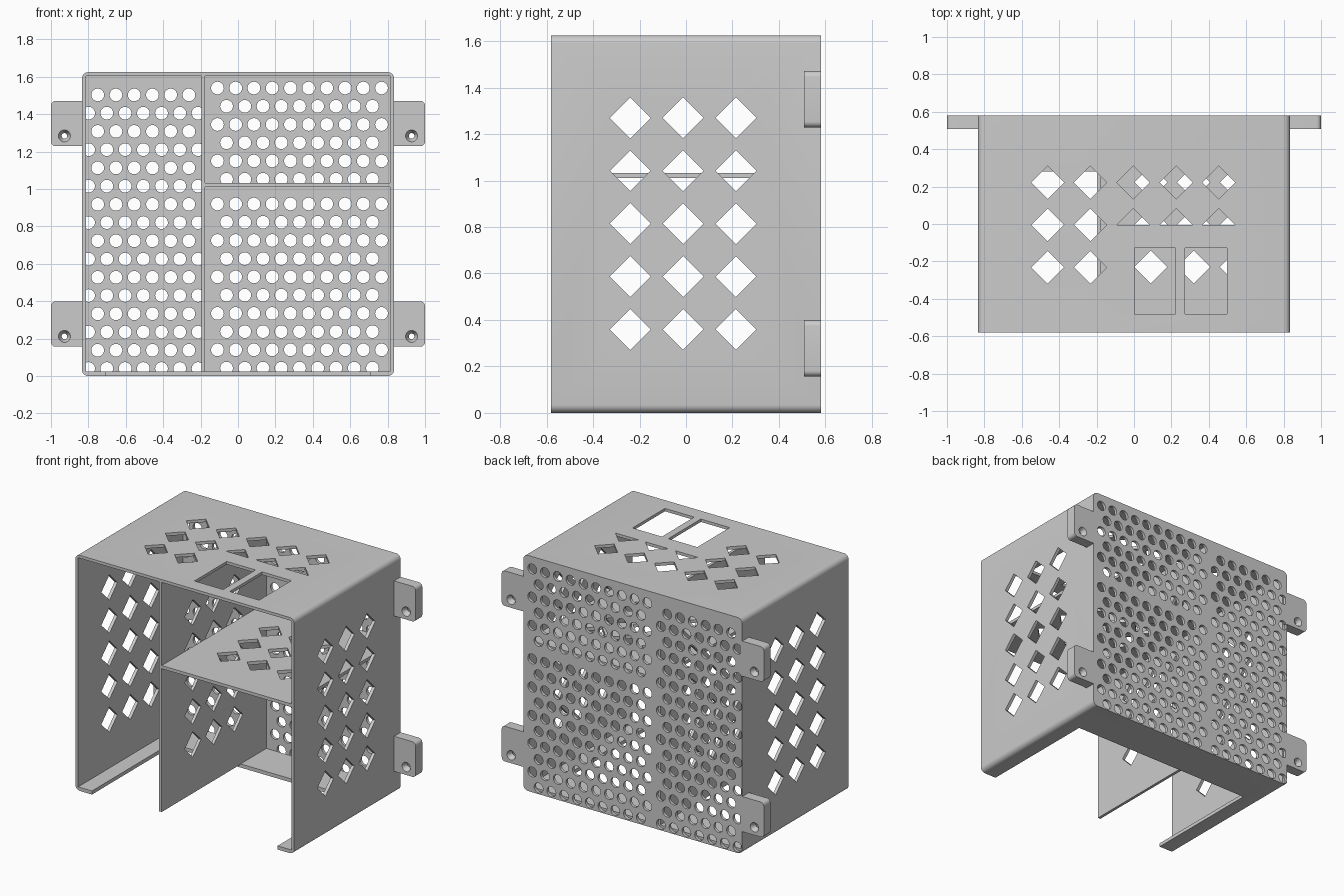
import bpy, bmesh
from math import sin, cos, pi, radians
from mathutils import Matrix

if "Cube" in bpy.data.objects:
    bpy.data.objects.remove(bpy.data.objects["Cube"])

AXES = {'X': lambda u, v, w: (w, u, v),    # outline in YZ
        'Y': lambda u, v, w: (u, w, v),    # outline in XZ
        'Z': lambda u, v, w: (u, v, w)}    # outline in XY


def rect(u0, v0, u1, v1):
    return [(u0, v0), (u1, v0), (u1, v1), (u0, v1)]


def circle(u, v, r, n=24):
    return [(u + r * cos(2 * pi * i / n), v + r * sin(2 * pi * i / n)) for i in range(n)]


def diamond(u, v, r=0.088):
    return circle(u, v, r, 4)


def round_rect(u0, v0, u1, v1, r, n=6):
    centres = [(u1 - r, v1 - r), (u0 + r, v1 - r), (u0 + r, v0 + r), (u1 - r, v0 + r)]
    return [(cu + r * cos(pi / 2 * (k + i / n)), cv + r * sin(pi / 2 * (k + i / n)))
            for k, (cu, cv) in enumerate(centres) for i in range(n + 1)]


def add_object(name, bm):
    bmesh.ops.recalc_face_normals(bm, faces=bm.faces[:])
    mesh = bpy.data.meshes.new(name)
    bm.to_mesh(mesh)
    bm.free()
    ob = bpy.data.objects.new(name, mesh)
    bpy.context.collection.objects.link(ob)
    return ob


def panel(name, axis, w0, w1, loops):
    """Fill nested outlines (inner ones become holes) and extrude from w0 to w1."""
    bm = bmesh.new()
    for loop in loops:
        vs = [bm.verts.new((u, v, 0)) for u, v in loop]
        for a, b in zip(vs, vs[1:] + vs[:1]):
            bm.edges.new((a, b))
    bmesh.ops.triangle_fill(bm, use_beauty=True, edges=bm.edges[:], normal=(0, 0, 1))
    ext = bmesh.ops.extrude_face_region(bm, geom=bm.faces[:])['geom']
    top = {g for g in ext if isinstance(g, bmesh.types.BMVert)}
    for v in bm.verts:
        v.co = AXES[axis](v.co.x, v.co.y, w1 if v in top else w0)
    return add_object(name, bm)


def cone_cutter(x, z, y0, y1, r0, r1):
    bm = bmesh.new()
    m = Matrix.Translation((x, (y0 + y1) / 2, z)) @ Matrix.Rotation(-pi / 2, 4, 'X')
    bmesh.ops.create_cone(bm, cap_ends=True, segments=24, radius1=r0, radius2=r1,
                          depth=y1 - y0, matrix=m)
    return add_object("hole_cutter", bm)


def apply_modifier(ob, kind, **props):
    mod = ob.modifiers.new(kind.lower(), kind)
    for key, val in props.items():
        setattr(mod, key, val)
    bpy.context.view_layer.objects.active = ob
    bpy.ops.object.modifier_apply(modifier=mod.name)


def cut(ob, cutter):
    apply_modifier(ob, 'BOOLEAN', operation='DIFFERENCE', solver='EXACT', object=cutter)
    bpy.data.objects.remove(cutter)


def staggered(x0, z0, cols, rows, side):
    """Rows of round holes; odd rows shift half a step to the given side."""
    step = 0.0975
    holes = []
    for r in range(rows):
        odd = r % 2
        for c in range(cols - odd * side):
            holes.append(circle(x0 + odd * side * step / 2 + c * step, z0 - r * step, 0.034))
    return holes


W, D, H, T, R = 0.835, 0.58, 1.625, 0.02, 0.035
outer = round_rect(-W, 0, W, H, R)
side_holes = [diamond(-0.24 + 0.2275 * i, 1.27 - 0.2277 * j)
              for i in range(3) for j in range(5)]

# outer shell: rounded tube open at the front
shell = panel("outer_shell", 'Y', -D, D - T,
              [outer, rect(-W + 0.022, 0.025, W - 0.022, H - T)])
cut(shell, panel("side_cutter", 'X', -1, 1, side_holes))

# top vents: full diamonds, half diamonds and two rectangular openings
xs = [-0.462 + 0.229 * i for i in range(5)]
vents = [diamond(x, y) for x in xs[:2] for y in (-0.232, -0.005, 0.222)]
vents += [diamond(x, 0.222) for x in xs[2:]]
vents += [[(x - 0.088, -0.005), (x + 0.088, -0.005), (x, 0.083)] for x in xs[2:]]
vents += [rect(0.003, -0.48, 0.223, -0.127), rect(0.273, -0.48, 0.497, -0.127)]
cut(shell, panel("top_cutter", 'Z', 1.5, 1.7, vents))

# floor opening, leaving side lips and a rear strip
cut(shell, panel("floor_cutter", 'Z', -0.1, 0.1, [rect(-0.708, -0.7, 0.708, 0.28)]))

# perforated back plate
panel("back_plate", 'Y', D - T, D,
      [outer] + staggered(-0.75, 1.503, 6, 16, -1)
      + staggered(-0.11, 1.54, 10, 6, 1) + staggered(-0.11, 0.92, 10, 10, 1))

# vertical divider and the shelf to its right
panel("divider", 'X', -0.196, -0.176, [rect(-D, 0.022, D - T, H - T)] + side_holes)
panel("shelf", 'Z', 1.01, 1.032,
      [rect(-0.176, -D, W - 0.022, D - T)]
      + [diamond(0.09 + 0.2285 * i, -0.23 + 0.2265 * j) for i in range(3) for j in range(3)])

# mounting tabs with countersunk screw holes, mirrored left and right
for name, z in (("lower_tabs", 0.157), ("upper_tabs", 1.229)):
    tab = panel(name, 'Y', 0.508, D,
                [[(0.82, z)] + round_rect(0.83, z, 1.0, z + 0.242, 0.025)[-7:]
                 + round_rect(0.83, z, 1.0, z + 0.242, 0.025)[:7] + [(0.82, z + 0.242)]])
    cut(tab, cone_cutter(0.928, z + 0.055, 0.50, 0.546, 0.036, 0.014))
    cut(tab, cone_cutter(0.928, z + 0.055, 0.542, 0.588, 0.014, 0.036))
    apply_modifier(tab, 'MIRROR', use_axis=(True, False, False))

# smooth rounded surfaces, keep edges sharp
for ob in bpy.context.collection.objects:
    ob.select_set(True)
    bpy.context.view_layer.objects.active = ob
bpy.ops.object.shade_smooth_by_angle(angle=radians(30))
